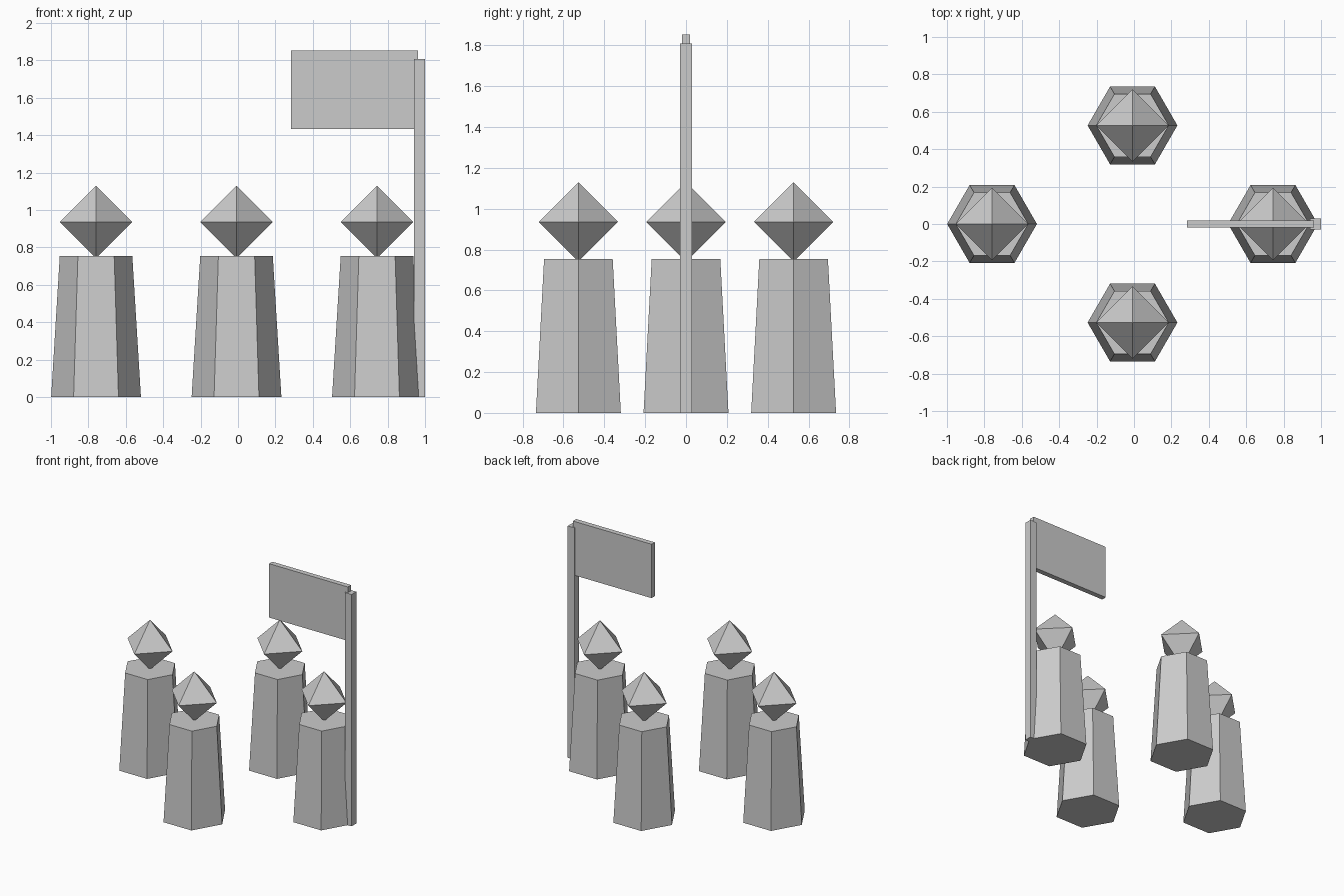
import bpy
from math import radians

if "Cube" in bpy.data.objects:
    bpy.data.objects.remove(bpy.data.objects["Cube"])

CX = -0.008       # centre of the ring of figures
SPACING_X = 0.751
SPACING_Y = 0.527


def hex_body(name, x, y):
    # tapered six-sided column, corners pointing along x
    bpy.ops.mesh.primitive_cone_add(vertices=6, radius1=0.24, radius2=0.194, depth=0.753,
                                    location=(x, y, 0.3765), rotation=(0, 0, radians(90)))
    bpy.context.object.name = name
    return bpy.context.object


def octa_head(name, x, y):
    # octahedron: a sphere with four segments and two rings
    r = 0.194
    z = 0.935
    verts = [(r, 0, 0), (0, r, 0), (-r, 0, 0), (0, -r, 0), (0, 0, r), (0, 0, -r)]
    faces = []
    for i in range(4):
        j = (i + 1) % 4
        faces += [(i, j, 4), (j, i, 5)]
    mesh = bpy.data.meshes.new(name)
    mesh.from_pydata(verts, [], faces)
    ob = bpy.data.objects.new(name, mesh)
    ob.location = (x, y, z)
    bpy.context.collection.objects.link(ob)
    return ob


def box(name, lo, hi):
    bpy.ops.mesh.primitive_cube_add(size=1, location=[(a + b) / 2 for a, b in zip(lo, hi)])
    ob = bpy.context.object
    ob.name = name
    ob.scale = [b - a for a, b in zip(lo, hi)]
    return ob


# four figures: left, right, front, back
spots = {"left": (-SPACING_X, 0), "right": (SPACING_X, 0),
         "front": (0, -SPACING_Y), "back": (0, SPACING_Y)}
for side, (dx, dy) in spots.items():
    hex_body(side + "_body", CX + dx, dy)
    octa_head(side + "_head", CX + dx, dy)

# banner carried by the right figure
box("flag_pole", (0.942, -0.029, 0), (1.0, 0.029, 1.808))
box("flag", (0.283, -0.02, 1.433), (0.962, 0.02, 1.853))
